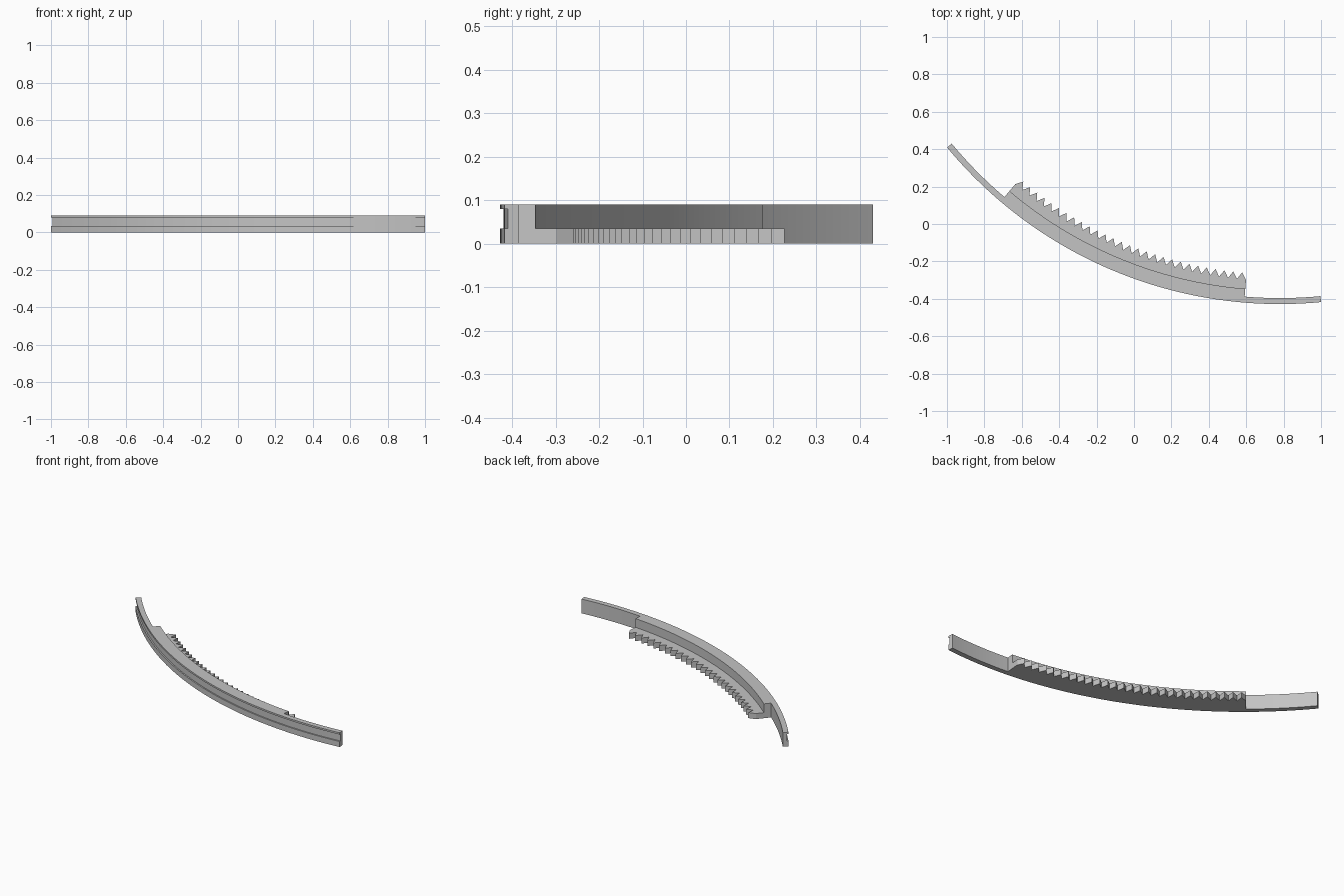
import bpy
import bmesh
import math

cube = bpy.data.objects.get("Cube")
if cube:
    bpy.data.objects.remove(cube, do_unlink=True)

# Shared arc layout
CENTRE_X, CENTRE_Y = 0.78, 1.881
OUTER, GROOVE, RAIL_IN = 2.309, 2.301, 2.277
RIB_IN, ROOT, TIP = 2.235, 2.187, 2.149
EMBED = RAIL_IN + 0.008
HEIGHT, SHELF = 0.09, 0.035
RACK_START, RACK_END, TEETH = 4.75, 40.3, 28

grey = bpy.data.materials.new("plain grey")
grey.use_nodes = True
colour = (0.55, 0.55, 0.55, 1)
grey.diffuse_color = colour
grey.node_tree.nodes["Principled BSDF"].inputs["Base Color"].default_value = colour


def steps(start, end, count):
    return [start + (end - start) * i / count for i in range(count + 1)]


def sweep(name, sections, smooth=True):
    """Sweep (radius, height) sections along the arc; angles in degrees."""
    bm = bmesh.new()
    rings = []
    for angle, profile in sections:
        a = math.radians(angle)
        rings.append([bm.verts.new((CENTRE_X - r * math.sin(a),
                                    CENTRE_Y - r * math.cos(a), z))
                      for r, z in profile])
    n = len(rings[0])
    for p, q in zip(rings, rings[1:]):
        for i in range(n):
            j = (i + 1) % n
            bm.faces.new((p[i], p[j], q[j], q[i]))
    bm.faces.new(rings[0])
    bm.faces.new(rings[-1])
    bmesh.ops.recalc_face_normals(bm, faces=bm.faces[:])
    mesh = bpy.data.meshes.new(name)
    bm.to_mesh(mesh)
    bm.free()
    mesh.materials.append(grey)
    obj = bpy.data.objects.new(name, mesh)
    bpy.context.collection.objects.link(obj)
    if smooth:
        bpy.ops.object.select_all(action="DESELECT")
        obj.select_set(True)
        bpy.context.view_layer.objects.active = obj
        bpy.ops.object.shade_smooth_by_angle(angle=math.radians(30))
    return obj


# Long thin rail with a shallow groove along its outer side
rail = [(RAIL_IN, 0), (OUTER, 0), (OUTER, SHELF), (GROOVE, SHELF),
        (GROOVE, 0.079), (OUTER, 0.079), (OUTER, HEIGHT), (RAIL_IN, HEIGHT)]
sweep("curved_rail", [(a, rail) for a in steps(-5.47, 50.4, 88)])

# Thickened wall above the rack
rib = [(RIB_IN, SHELF), (EMBED, SHELF), (EMBED, HEIGHT), (RIB_IN, HEIGHT)]
sweep("upper_rib", [(a, rib) for a in steps(RACK_START, RACK_END, TEETH * 2)])

# Lower shelf with pointed teeth on the inner edge
rack = []
for i, a in enumerate(steps(RACK_START, RACK_END, TEETH * 2)):
    r = TIP if i % 2 else ROOT
    rack.append((a, [(r, 0), (EMBED, 0), (EMBED, SHELF), (r, SHELF)]))
sweep("toothed_rack", rack, smooth=False)
